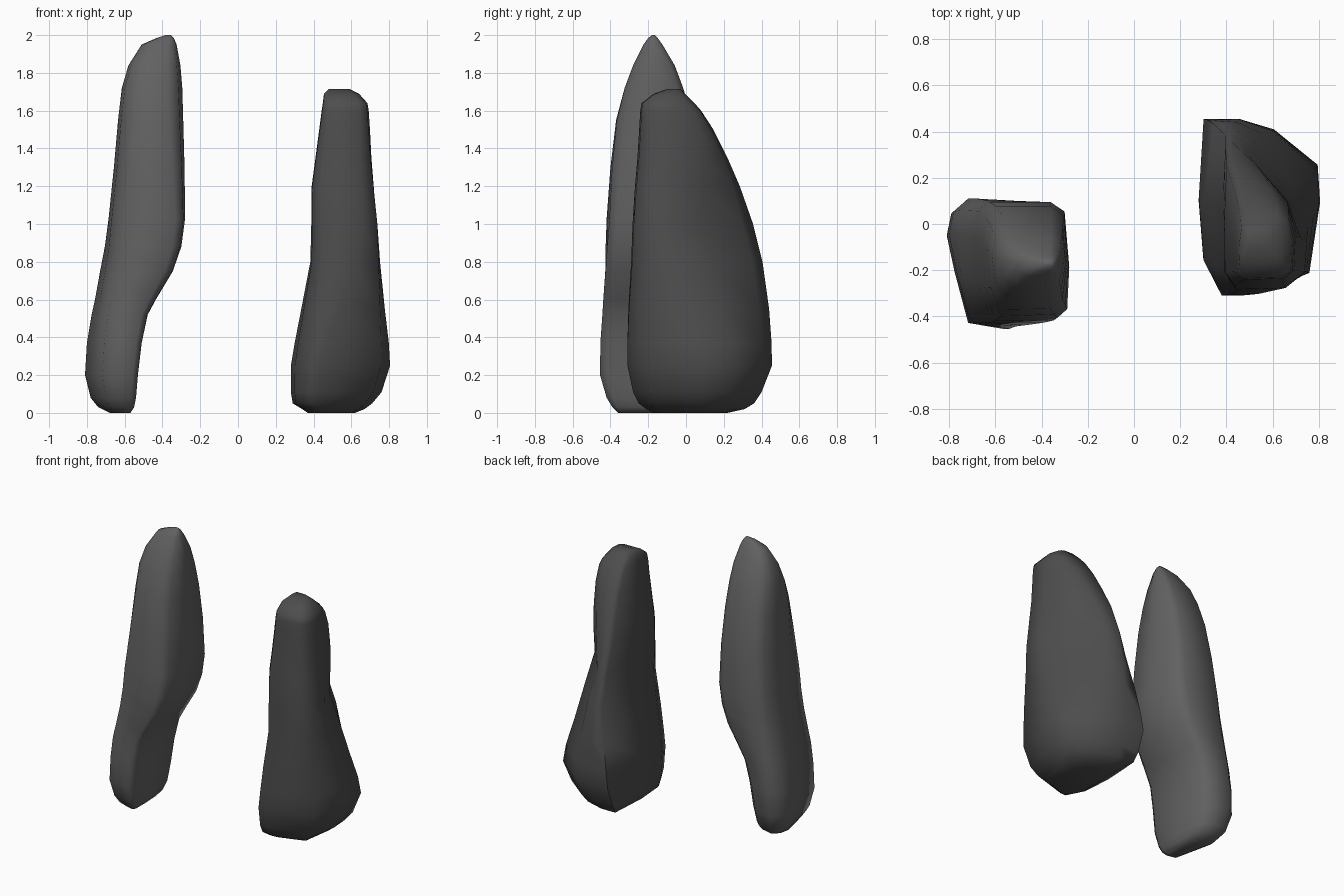
import bpy, bmesh, math


def blend(a, b, t):
    return [((1 - t) * p[0] + t * q[0], (1 - t) * p[1] + t * q[1]) for p, q in zip(a, b)]


def section_at(keys, z):
    # Outline at height z, blended between the key outlines
    for (z0, a), (z1, b) in zip(keys, keys[1:]):
        if z <= z1:
            return blend(a, b, max(0, (z - z0) / (z1 - z0)))
    return keys[-1][1]


def standing_stone(name, keys, rings, grey):
    bm = bmesh.new()
    loops = []
    for z, x0, x1, y0, y1 in rings:
        loops.append([bm.verts.new((x0 + u * (x1 - x0), y0 + v * (y1 - y0), z))
                      for u, v in section_at(keys, z)])
    n = len(loops[0])
    for lo, hi in zip(loops, loops[1:]):
        for i in range(n):
            j = (i + 1) % n
            bm.faces.new((lo[i], lo[j], hi[j], hi[i]))
    bm.faces.new(loops[0])
    bm.faces.new(loops[-1])
    bmesh.ops.recalc_face_normals(bm, faces=bm.faces)
    me = bpy.data.meshes.new(name)
    bm.to_mesh(me)
    bm.free()
    ob = bpy.data.objects.new(name, me)
    bpy.context.collection.objects.link(ob)
    mat = bpy.data.materials.new(name + "_grey")
    mat.diffuse_color = (grey, grey, grey, 1)
    me.materials.append(mat)
    bpy.ops.object.select_all(action='DESELECT')
    ob.select_set(True)
    bpy.context.view_layer.objects.active = ob
    bpy.ops.object.shade_smooth_by_angle(angle=math.radians(80))
    return ob


# Tall stone: outlines inside a unit box, low / middle / top
tall_low = [(.07, .9), (.3, 1), (.75, .95), (.95, .85), (1, .45),
            (1, .07), (.9, 0), (.33, .05), (.12, .45), (0, .73)]
tall_mid = [(.05, .92), (.15, 1), (.8, 1), (.95, .92), (1, .45),
            (.98, .1), (.88, .03), (.2, .0), (.04, .3), (0, .7)]
tall_top = [(.05, .85), (.2, 1), (.8, 1), (.95, .9), (1, .5),
            (.93, .12), (.75, 0), (.25, 0), (.05, .2), (0, .6)]
# Each ring: z, left x, right x, front y, back y
tall_rings = [
    (0.00, -.68, -.57, -.36, -.06), (0.03, -.74, -.55, -.39, .01),
    (0.08, -.78, -.54, -.42, .06), (0.20, -.81, -.53, -.455, .10),
    (0.37, -.80, -.51, -.455, .11), (0.52, -.775, -.478, -.448, .11),
    (0.60, -.757, -.435, -.445, .11), (0.75, -.73, -.345, -.437, .105),
    (0.88, -.705, -.30, -.43, .10), (1.03, -.685, -.28, -.42, .095),
    (1.30, -.657, -.283, -.40, .075), (1.55, -.635, -.29, -.37, .035),
    (1.72, -.615, -.295, -.325, -.015), (1.84, -.58, -.305, -.28, -.06),
    (1.95, -.51, -.325, -.225, -.125), (1.985, -.43, -.34, -.20, -.15),
    (2.00, -.385, -.355, -.18, -.165)]
standing_stone("tall_stone", [(.3, tall_low), (1.0, tall_mid), (1.8, tall_top)],
               tall_rings, .12)

# Broad stone: wide base with a slanted back that narrows to a fin
broad_low = [(.04, 1), (.33, 1), (.62, .94), (.98, .74), (1, .53),
             (.91, .13), (.29, 0), (.19, 0), (.04, .2), (0, .55)]
broad_mid = [(.02, .96), (.1, 1), (.3, .91), (.78, .57), (.97, .33),
             (.98, .12), (.75, .01), (.15, 0), (.01, .12), (0, .5)]
broad_top = [(.05, .92), (.15, 1), (.7, .98), (.9, .85), (1, .5),
             (.97, .12), (.8, .02), (.12, 0), (.01, .1), (0, .5)]
broad_rings = [
    (0.00, .37, .62, -.17, .22), (0.02, .34, .67, -.21, .31),
    (0.05, .29, .71, -.25, .36), (0.11, .28, .76, -.28, .40),
    (0.25, .28, .805, -.31, .455), (0.37, .30, .80, -.31, .453),
    (0.55, .335, .782, -.305, .44), (0.80, .383, .76, -.29, .405),
    (1.00, .388, .745, -.283, .355), (1.20, .39, .725, -.27, .285),
    (1.35, .41, .71, -.257, .22), (1.50, .43, .70, -.248, .145),
    (1.60, .443, .692, -.242, .08), (1.64, .449, .685, -.235, .045),
    (1.69, .455, .64, -.17, -.005), (1.715, .48, .59, -.10, -.03)]
standing_stone("broad_stone", [(.3, broad_low), (1.0, broad_mid), (1.6, broad_top)],
               broad_rings, .075)
